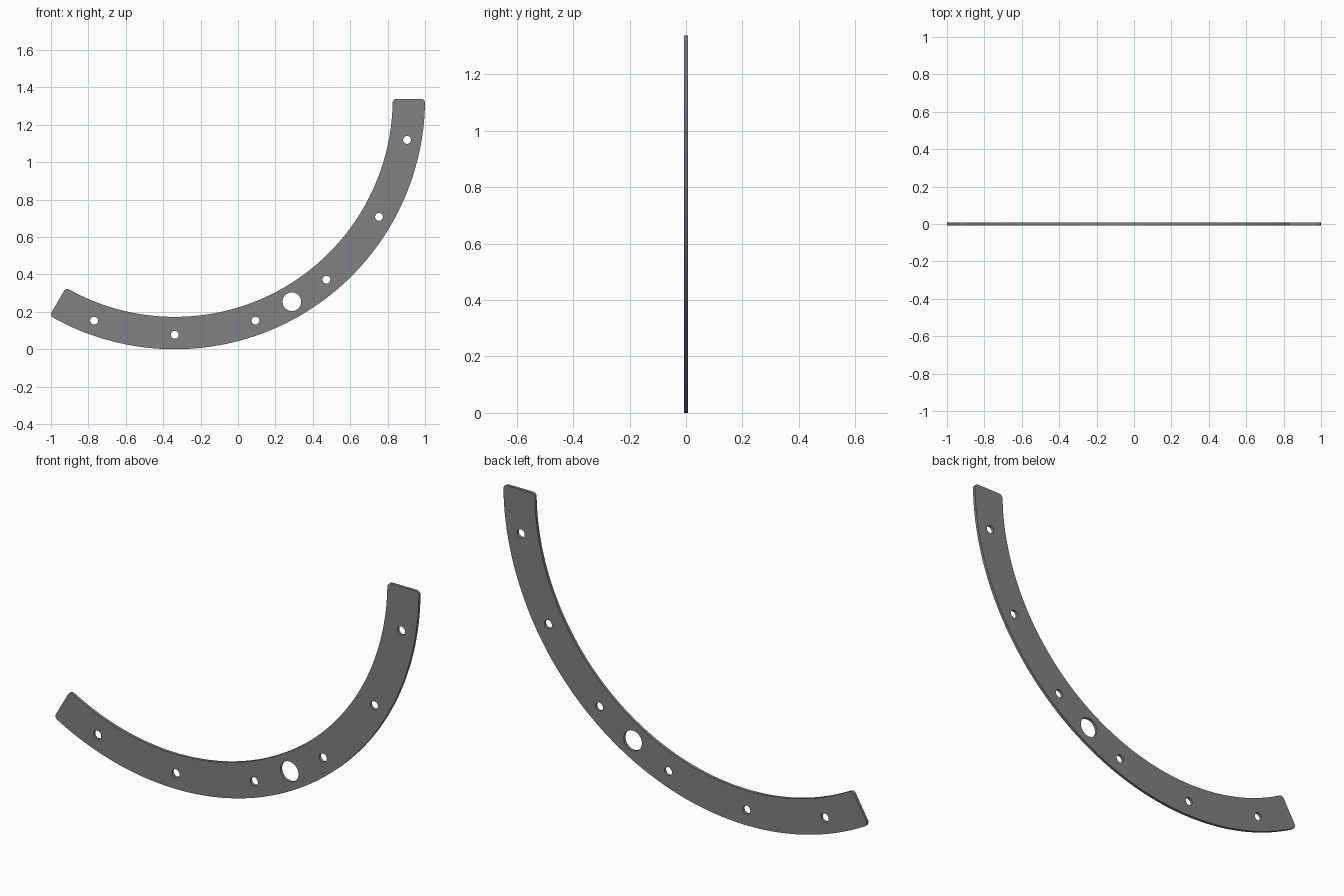
import bpy, bmesh
from math import cos, sin, asin, radians, degrees

if "Cube" in bpy.data.objects:
    bpy.data.objects.remove(bpy.data.objects["Cube"])

R_OUT, R_IN, CORNER, THICK = 1.338, 1.165, 0.02, 0.014
CX, CZ = 1 - R_OUT, R_OUT
START, END = -120, 0


def polar(r, deg, cx=CX, cz=CZ):
    return cx + r * cos(radians(deg)), cz + r * sin(radians(deg))


def arc(r, a0, a1, n, centre=(CX, CZ)):
    return [polar(r, a0 + (a1 - a0) * i / n, *centre) for i in range(n + 1)]


# Outline: 120 degree band with rounded corners
ro, ri = R_OUT - CORNER, R_IN + CORNER
do, di = degrees(asin(CORNER / ro)), degrees(asin(CORNER / ri))
outline = (arc(R_OUT, START + do, END - do, 96)
           + arc(CORNER, END - do, END + 90, 8, polar(ro, END - do))
           + arc(CORNER, END + 90, END + 180 - di, 8, polar(ri, END - di))
           + arc(R_IN, END - di, START + di, 96)
           + arc(CORNER, START + 180 + di, START + 270, 8, polar(ri, START + di))
           + arc(CORNER, START + 270, START + 360 + do, 8, polar(ro, START + do)))

# Six small bolt holes and one larger hole on the centre line
loops = [outline]
for a in (-10, -30, -50, -70, -90, -110):
    loops.append(arc(0.021, 0, 345, 23, polar(1.261, a)))
loops.append(arc(0.05, 0, 351, 39, polar(1.252, -60)))

# Filled, extruded flat plate standing upright
curve = bpy.data.curves.new("curved_plate", 'CURVE')
curve.dimensions = '2D'
curve.fill_mode = 'BOTH'
curve.extrude = THICK / 2
for pts in loops:
    clean = [p for i, p in enumerate(pts)
             if abs(p[0] - pts[i - 1][0]) + abs(p[1] - pts[i - 1][1]) > 1e-5]
    s = curve.splines.new('POLY')
    s.points.add(len(clean) - 1)
    for q, (x, z) in zip(s.points, clean):
        q.co = (x, z, 0, 1)
    s.use_cyclic_u = True
plate = bpy.data.objects.new("curved_plate", curve)
bpy.context.collection.objects.link(plate)
plate.rotation_euler.x = radians(90)
bpy.context.view_layer.objects.active = plate
plate.select_set(True)
bpy.ops.object.convert(target='MESH')

# Weld the rims and keep edges crisp
plate = bpy.context.object
bm = bmesh.new()
bm.from_mesh(plate.data)
bmesh.ops.remove_doubles(bm, verts=bm.verts, dist=1e-5)
bmesh.ops.recalc_face_normals(bm, faces=bm.faces)
bm.to_mesh(plate.data)
bm.free()
bpy.ops.object.shade_smooth_by_angle(angle=radians(30))

# Dark grey finish
mat = bpy.data.materials.new("dark_grey")
mat.diffuse_color = (0.22, 0.22, 0.22, 1)
mat.use_nodes = True
mat.node_tree.nodes["Principled BSDF"].inputs["Base Color"].default_value = mat.diffuse_color
plate.data.materials.clear()
plate.data.materials.append(mat)
